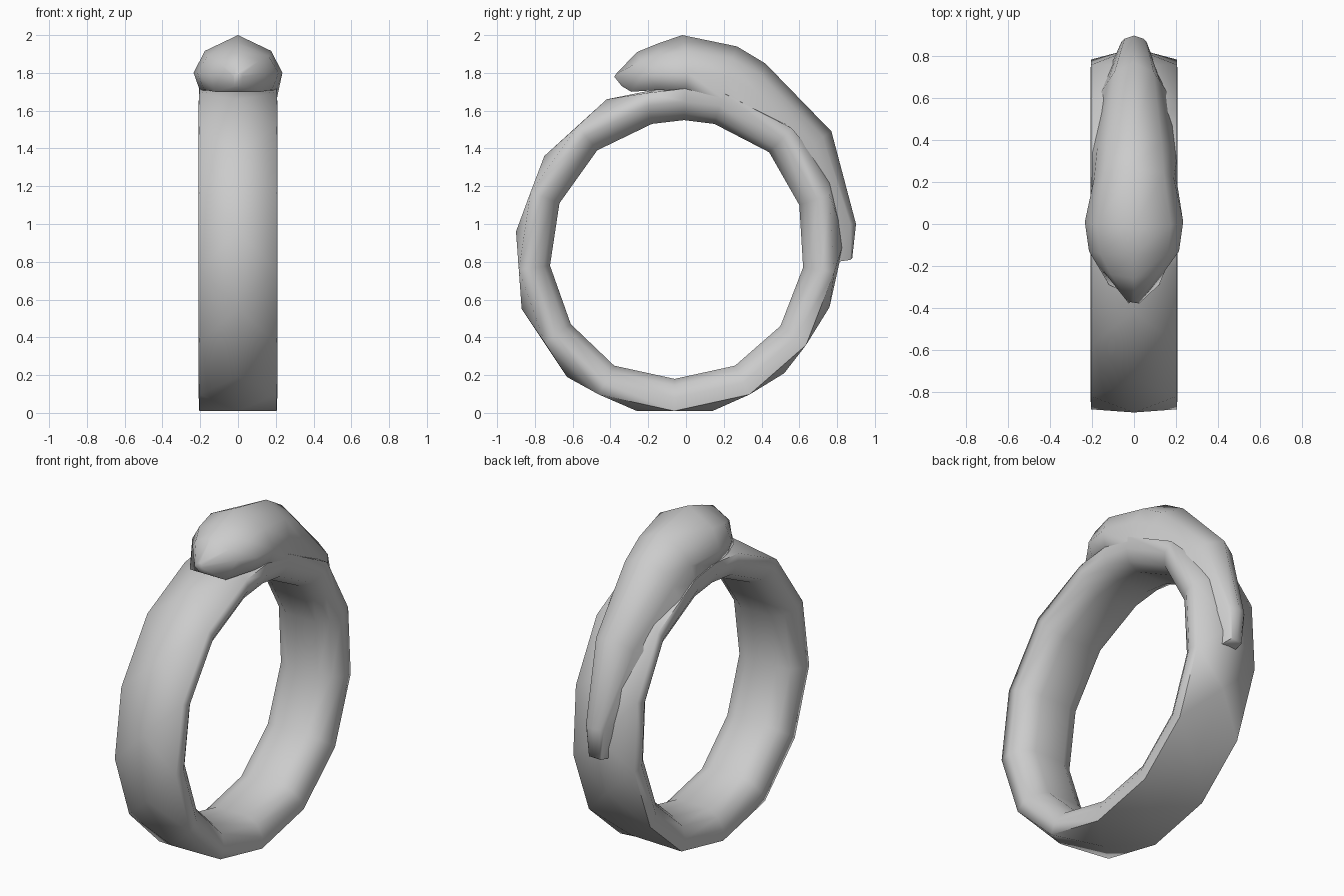
import bpy, bmesh, math

if "Cube" in bpy.data.objects:
    bpy.data.objects.remove(bpy.data.objects["Cube"])


def finish(name, bm):
    bmesh.ops.recalc_face_normals(bm, faces=bm.faces)
    me = bpy.data.meshes.new(name)
    bm.to_mesh(me)
    bm.free()
    ob = bpy.data.objects.new(name, me)
    bpy.context.collection.objects.link(ob)
    bpy.ops.object.select_all(action='DESELECT')
    bpy.context.view_layer.objects.active = ob
    ob.select_set(True)
    bpy.ops.object.shade_smooth_by_angle(angle=math.radians(75))
    return ob


def bridge(bm, a, b, closed):
    n = len(a)
    for i in range(n if closed else n - 1):
        j = (i + 1) % n
        bm.faces.new((a[i], a[j], b[j], b[i]))


# Band: faceted bore, rounded cheeks, outer ridge staggered by half a step
bore = [(-.06, .18), (.26, .25), (.50, .46), (.62, .77), (.60, 1.10), (.44, 1.38), (.15, 1.53),
        (-.01, 1.55), (-.18, 1.53), (-.47, 1.39), (-.67, 1.11), (-.72, .78), (-.61, .47), (-.38, .25)]
ridge = [(.14, .01), (.52, .21), (.76, .56), (.84, .92), (.76, 1.27), (.42, 1.60), (.09, 1.72),
         (-.12, 1.72), (-.42, 1.66), (-.75, 1.36), (-.90, .96), (-.87, .55), (-.63, .19), (-.26, .01)]
CY, CZ = -.05, .87
profile = [(.10, .69), (.17, .725), (.208, .79), (.205, .86)]     # half width, radius

bm = bmesh.new()


def ring(x, r):
    k = r / .69
    return [bm.verts.new((x, CY + (y - CY) * k, max(.005, CZ + (z - CZ) * k))) for y, z in bore]


crest = [bm.verts.new((0, y, z)) for y, z in ridge]
sides = {s: [ring(s * x, r) for x, r in profile] for s in (-1, 1)}
bridge(bm, sides[-1][0], sides[1][0], True)
for s in (-1, 1):
    for a, b in zip(sides[s], sides[s][1:]):
        bridge(bm, a, b, True)
    rim = sides[s][-1]
    for i in range(len(rim)):
        j = (i + 1) % len(rim)
        bm.faces.new((rim[i], rim[j], crest[i]))
        bm.faces.new((rim[j], crest[j], crest[i]))
finish("ring_band", bm)

# Overlapping head and tapering tail: ridge yz, half width, side yz, foot half width, foot yz
stations = [
    (-.365, 1.80, .025, -.38, 1.78, .02, -.34, 1.73),
    (-.26, 1.91, .15, -.22, 1.80, .12, -.29, 1.70),
    (-.15, 1.955, .215, -.13, 1.80, .18, -.14, 1.71),
    (-.02, 2.00, .235, .01, 1.80, .20, 0, 1.70),
    (.27, 1.94, .19, .22, 1.78, .205, .20, 1.66),
    (.42, 1.85, .175, .37, 1.70, .205, .33, 1.60),
    (.77, 1.49, .125, .68, 1.42, .19, .58, 1.40),
    (.90, 1.00, .06, .87, 1.00, .09, .79, 1.00),
    (.88, .82, .04, .87, .81, .05, .80, .80),
]
bm = bmesh.new()
loops = []
for ry, rz, w, sy, sz, fw, fy, fz in stations:
    my, mz = ry * .5 + sy * .5, rz * .58 + sz * .42
    half = [(w * .75, my, mz), (w, sy, sz), (fw, fy, fz)]
    pts = [(0, ry, rz)] + half + [(-x, y, z) for x, y, z in reversed(half)]
    loops.append([bm.verts.new(p) for p in pts])
for a, b in zip(loops, loops[1:]):
    bridge(bm, a, b, True)
bm.faces.new(loops[0])
bm.faces.new(loops[-1])
finish("head_and_tail", bm)
